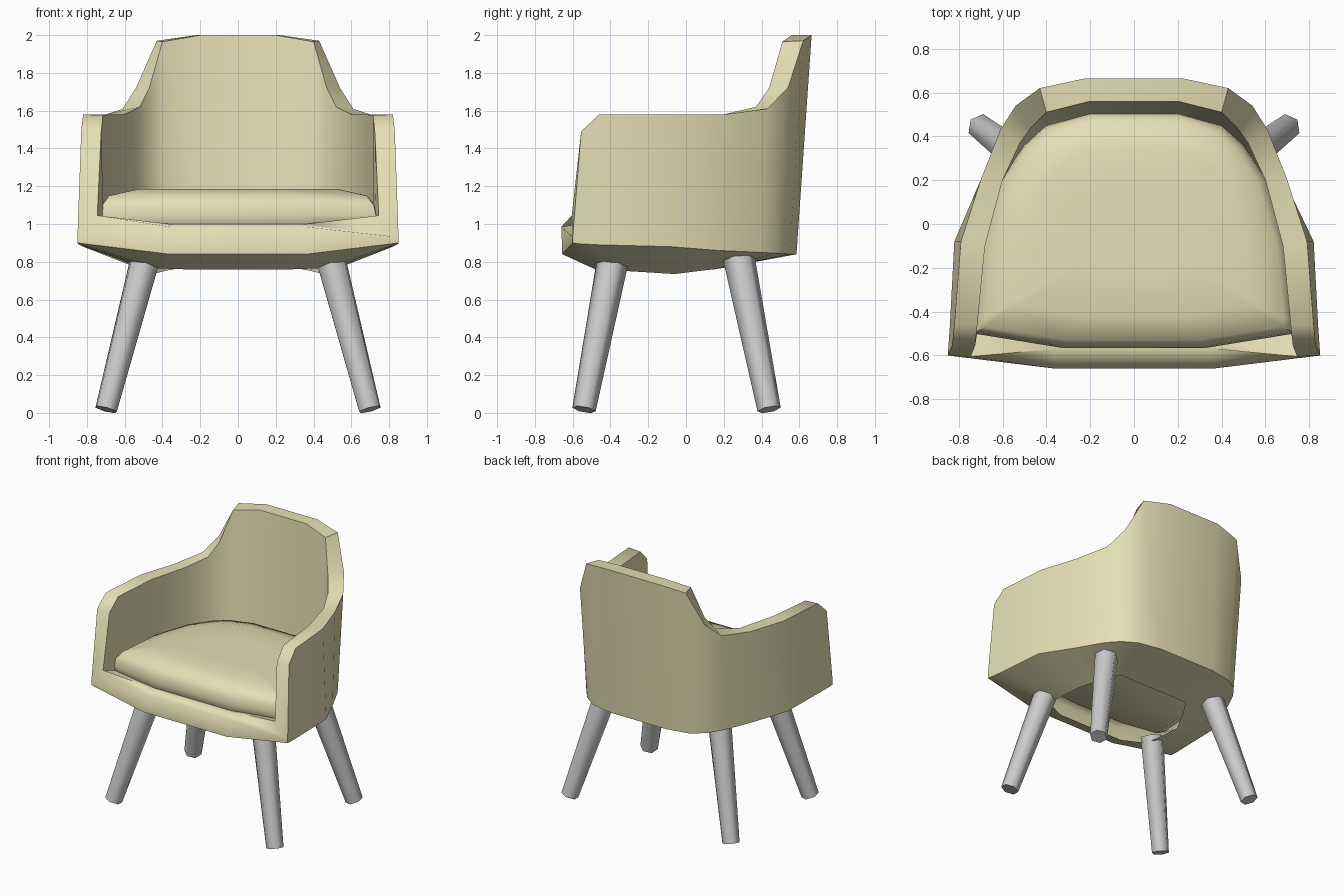
import bpy, bmesh
from mathutils import Vector

if "Cube" in bpy.data.objects:
    bpy.data.objects.remove(bpy.data.objects["Cube"])

fabric = bpy.data.materials.new("fabric")
fabric.diffuse_color = (0.78, 0.74, 0.46, 1)
fabric.use_nodes = True
fabric.node_tree.nodes["Principled BSDF"].inputs["Base Color"].default_value = fabric.diffuse_color


def finish(name, bm, mat=None, angle=0.6):
    bmesh.ops.recalc_face_normals(bm, faces=bm.faces)
    me = bpy.data.meshes.new(name)
    bm.to_mesh(me)
    bm.free()
    ob = bpy.data.objects.new(name, me)
    bpy.context.collection.objects.link(ob)
    if mat:
        me.materials.append(mat)
    bpy.ops.object.select_all(action='DESELECT')
    ob.select_set(True)
    bpy.context.view_layer.objects.active = ob
    bpy.ops.object.shade_smooth_by_angle(angle=angle)
    return ob


def loft(rings):
    """Skin closed rings; each ring is given as its right half, back to front."""
    bm = bmesh.new()
    loops = []
    for half in rings:
        full = half + [(-x, y, z) for x, y, z in reversed(half)]
        loops.append([bm.verts.new(p) for p in full])
    for a, b in zip(loops, loops[1:]):
        n = len(a)
        for i in range(n):
            j = (i + 1) % n
            bm.faces.new((a[i], a[j], b[j], b[i]))
    return bm, loops


# Tub shell: rim runs from the back, down the arms, to the front rail
rim_outer = [(.22, .665, 2), (.43, .62, 1.97), (.54, .54, 1.72), (.61, .43, 1.61),
             (.70, .20, 1.58), (.79, -.08, 1.58), (.82, -.46, 1.58),
             (.83, -.555, 1.49), (.85, -.60, .93), (.36, -.66, .985)]
rim_inner = [(.20, .56, 2), (.40, .51, 1.965), (.47, .44, 1.72), (.52, .37, 1.62),
             (.60, .20, 1.58), (.68, -.10, 1.58), (.715, -.46, 1.575),
             (.725, -.555, 1.48), (.745, -.605, 1.045), (.36, -.57, 1.0)]
base = [(.24, .585, .84), (.42, .55, .84), (.52, .48, .845), (.59, .39, .85),
        (.70, .17, .86), (.82, -.08, .88), (.84, -.46, .89),
        (.847, -.56, .895), (.85, -.60, .90), (.36, -.655, .84)]
opening = [(.18, .21, .77), (.30, .21, .77), (.34, .15, .76), (.37, .10, .755),
           (.41, .02, .745), (.45, -.06, .735), (.45, -.30, .75),
           (.44, -.38, .76), (.42, -.42, .765), (.28, -.48, .76)]
inner_low = [(x, y - .065 * max(0, min(1, (y - .2) / .3)), 1.0)
             for x, y, z in rim_inner[:7]]
inner_low += [(.73, -.48, 1.0), (.71, -.47, 1.0), (.33, -.52, .99)]
bm, _ = loft([opening, base, rim_outer, rim_inner, inner_low])
shell = finish("shell", bm, fabric, 0.9)

# The lower edge of the shell is softly rounded
sharp = shell.data.attributes.get("sharp_edge")
for e in shell.data.edges:
    if sharp and all(shell.data.vertices[v].co.z < .91 for v in e.vertices):
        sharp.data[e.index].value = False

# Seat cushion: one outline scaled through a rounded profile
outline = [(.21, .51), (.40, .45), (.50, .36), (.61, .20), (.70, -.10),
           (.735, -.46), (.73, -.50), (.33, -.565)]
profile = [(.70, .85), (.98, .99), (1, 1.045), (.985, 1.10), (.93, 1.15),
           (.72, 1.185), (.35, 1.185)]
bm, loops = loft([[(x * s, (y + .05) * s - .05, z) for x, y in outline]
                  for s, z in profile])
bm.faces.new(loops[0])
bm.faces.new(loops[-1])
finish("seat_cushion", bm, fabric, 1.0)

# Splayed tapered legs
for row, foot_y, top_y in (("front", -.54, -.385), ("back", .44, .28)):
    for side, sx in (("right", 1), ("left", -1)):
        foot = Vector((.698 * sx, foot_y, .018))
        top = Vector((.49 * sx, top_y, .82))
        axis = top - foot
        bm = bmesh.new()
        bmesh.ops.create_cone(bm, cap_ends=True, segments=6, radius1=.063,
                              radius2=.085, depth=axis.length)
        rot = axis.to_track_quat('Z', 'Y').to_matrix().to_4x4()
        bm.transform(rot)
        bmesh.ops.translate(bm, verts=bm.verts, vec=(foot + top) / 2)
        finish(f"{row}_{side}_leg", bm, angle=1.2)
